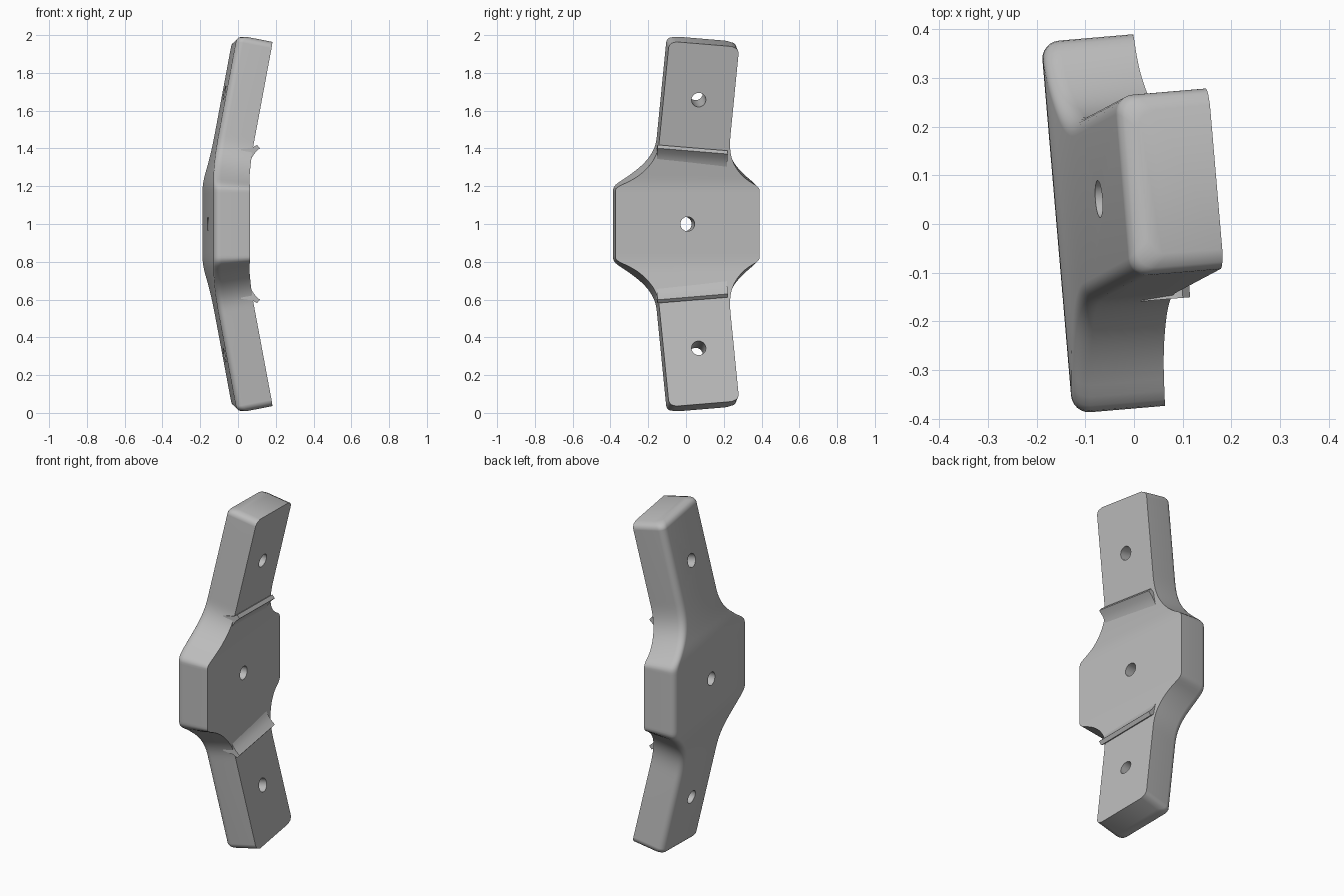
import bpy, bmesh, math
from mathutils import Vector, Matrix

if "Cube" in bpy.data.objects:
    bpy.data.objects.remove(bpy.data.objects["Cube"], do_unlink=True)

YAW = 0.085            # turn of the whole bracket about z
HALF = 0.095           # half thickness
PLATE = 0.383          # half width of the central plate
ARM = 0.186            # half width of an arm
ROUND = 0.037          # edge rounding on the outer side
TILT = math.radians(11)
LEAN = 0.083           # sideways lean of the arms
END = 0.97             # arm end, measured from the middle

grey = bpy.data.materials.new("plain grey")
grey.use_nodes = True
grey.diffuse_color = (0.5, 0.5, 0.5, 1)
grey.node_tree.nodes["Principled BSDF"].inputs["Base Color"].default_value = (0.5, 0.5, 0.5, 1)


def clamp(f):
    return max(0.0, min(1.0, f))


def smooth(f):
    f = clamp(f)
    return f * f * (3 - 2 * f)


def world(u, v, t):
    """Plate frame (thickness, width, height from middle) to world."""
    c = math.cos(YAW)
    s = math.sin(YAW)
    return Vector((-0.064 + u * c - v * s, u * s + v * c, 1 + t))


def bend(t):
    """Sideways push of the centre line and tilt angle at height t."""
    start, span = 0.15, 0.13
    f = clamp((t - start) / span)
    push = span * (f ** 3 - f ** 4 / 2) + max(0, t - start - span)
    return math.tan(TILT) * push, TILT * smooth(f)


def centre(t):
    return LEAN * (t - 0.05)


def edge(t, side):
    """Outline of one side: plate, hollow curve, then arm."""
    def raw(h):
        length = 0.31 if side > 0 else 0.24
        arm = centre(h) + side * ARM
        f = clamp((h - 0.2) / length)
        return arm + (side * PLATE - arm) * (1 - f) ** 2.5
    return sum(raw(t + d) for d in (-0.016, -0.008, 0, 0.008, 0.016)) / 5


def section(t, sign):
    """Cross-section with the two outer corners rounded."""
    d = min(ROUND, max(0, END - t))
    inset = ROUND - math.sqrt(ROUND ** 2 - (ROUND - d) ** 2)
    lo, hi = edge(t, -1) + inset, edge(t, 1) - inset
    outer = -HALF + inset
    pts = [(HALF, lo), (HALF, hi)]
    steps = 6
    for k in range(steps + 1):
        a = math.pi / 2 * k / steps
        pts.append((outer + ROUND * (1 - math.sin(a)), hi - ROUND * (1 - math.cos(a))))
    for k in range(steps + 1):
        a = math.pi / 2 * k / steps
        pts.append((outer + ROUND * (1 - math.cos(a)), lo + ROUND * (1 - math.sin(a))))
    push, a = bend(t)
    skew = LEAN * smooth((t - 0.2) / 0.25)
    return [world(push + p * math.cos(a), v,
                  sign * (t - p * math.sin(a) - skew * (v - centre(t)))) for p, v in pts]


def finish(name, bm):
    bmesh.ops.recalc_face_normals(bm, faces=bm.faces)
    mesh = bpy.data.meshes.new(name)
    bm.to_mesh(mesh)
    bm.free()
    mesh.materials.append(grey)
    ob = bpy.data.objects.new(name, mesh)
    bpy.context.collection.objects.link(ob)
    return ob


def loft(name, rings):
    bm = bmesh.new()
    loops = [[bm.verts.new(p) for p in ring] for ring in rings]
    n = len(loops[0])
    for a, b in zip(loops, loops[1:]):
        for i in range(n):
            j = (i + 1) % n
            bm.faces.new((a[i], a[j], b[j], b[i]))
    bm.faces.new(loops[0])
    bm.faces.new(loops[-1])
    return finish(name, bm)


def select_only(ob):
    bpy.ops.object.select_all(action='DESELECT')
    ob.select_set(True)
    bpy.context.view_layer.objects.active = ob


# Bracket body: one loft from the lower arm end to the upper arm end
heights = [0.14 + 0.0125 * i for i in range(34)]
heights += [END - ROUND * math.cos(math.pi / 2 * k / 6) for k in range(6, -1, -1)][::-1]
rings = [section(t, -1) for t in reversed(heights)] + [section(t, 1) for t in heights]
body = loft("bracket_body", rings)

# Bolt holes through the plate and both arms
for t, sign in ((0, 1), (0.675, 1), (0.675, -1)):
    push, a = bend(t)
    v = centre(t) if t else 0
    mid = world(push, v, sign * t)
    axis = world(push + math.cos(a), v, sign * (t - math.sin(a))) - mid
    bm = bmesh.new()
    bmesh.ops.create_cone(bm, cap_ends=True, segments=32, radius1=0.038, radius2=0.038, depth=0.5,
                          matrix=Matrix.Translation(mid) @ axis.to_track_quat('Z', 'Y').to_matrix().to_4x4())
    cutter = finish("hole_cutter", bm)
    cutter.hide_render = True
    select_only(body)
    mod = body.modifiers.new("hole", 'BOOLEAN')
    mod.operation = 'DIFFERENCE'
    mod.solver = 'EXACT'
    mod.object = cutter
    bpy.ops.object.modifier_apply(modifier=mod.name)
    bpy.data.objects.remove(cutter, do_unlink=True)

# Curved lips where the plate meets each arm
profile = [(-0.03, 0.22), (0.0, 0.23), (0.004, 0.265), (0.013, 0.3), (0.027, 0.333),
           (0.046, 0.361), (0.071, 0.385), (0.056, 0.403), (0.034, 0.389), (-0.03, 0.38)]
parts = [body]
for name, sign in (("upper_lip", 1), ("lower_lip", -1)):
    ends = [[world(HALF + p, v, sign * (t - LEAN * (v - 0.03))) for p, t in profile]
            for v in (-0.165, 0.208)]
    parts.append(loft(name, ends))

for ob in parts:
    select_only(ob)
    bpy.ops.object.shade_smooth_by_angle(angle=math.radians(32))
